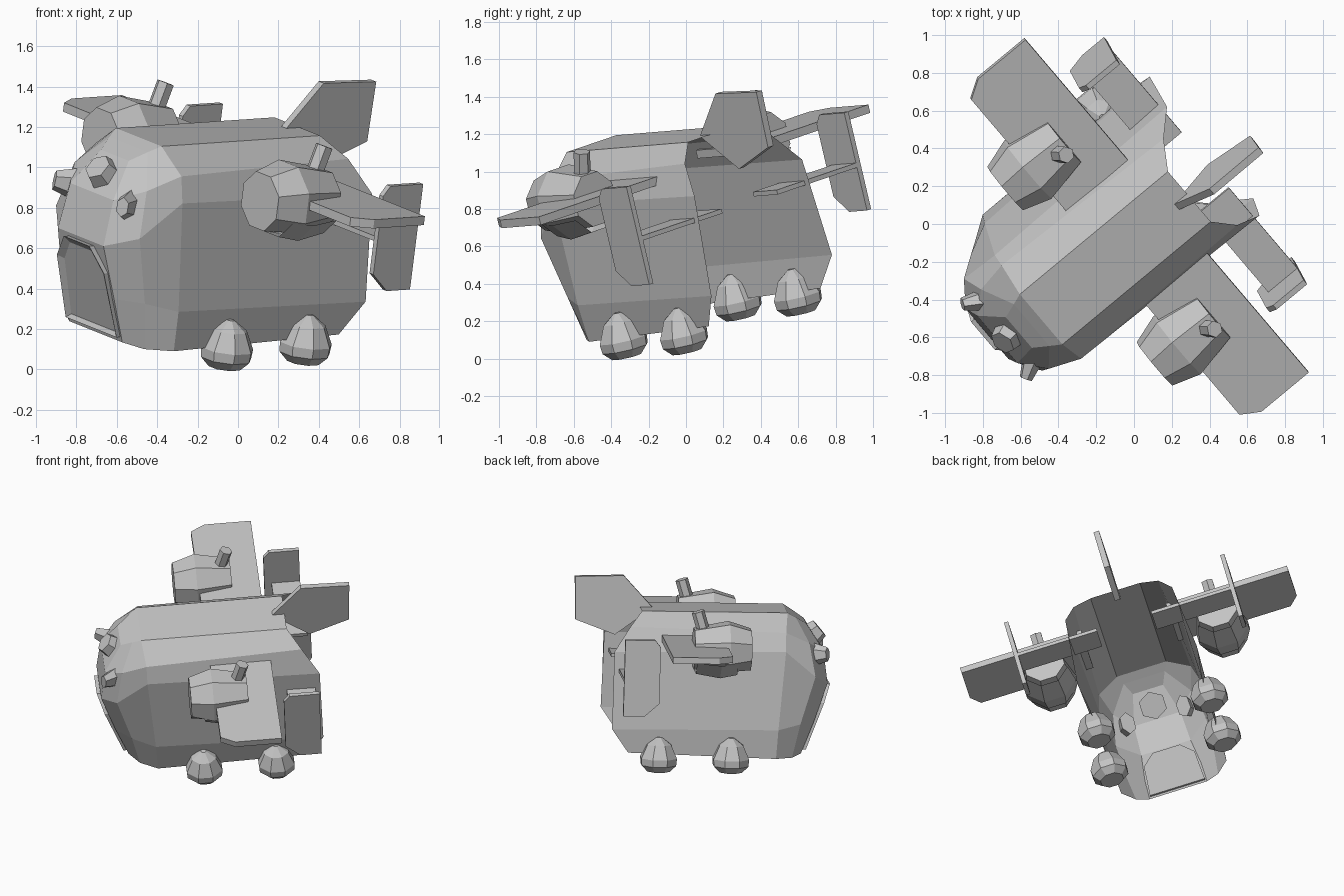
import bpy, bmesh, math
from mathutils import Matrix, Vector

cube = bpy.data.objects.get("Cube")
if cube:
    bpy.data.objects.remove(cube, do_unlink=True)

# One plain grey for the whole model
grey = bpy.data.materials.new("plain_grey")
grey.use_nodes = True
grey.diffuse_color = (0.55, 0.55, 0.55, 1)
grey.node_tree.nodes["Principled BSDF"].inputs["Base Color"].default_value = (0.55, 0.55, 0.55, 1)

# Banked attitude: columns are the craft's left, back and up directions
back = Vector((0.769, 0.637, 0.052)).normalized()
left = Vector((0.627, -0.737, -0.251))
left = (left - back * left.dot(back)).normalized()
up = left.cross(back)
FRAME = Matrix((left, back, up)).transposed().to_4x4()
FRAME.translation = left * -0.225


def finish(bm, name, recalc=True):
    if recalc:
        bmesh.ops.recalc_face_normals(bm, faces=bm.faces)
    bm.transform(FRAME)
    mesh = bpy.data.meshes.new(name)
    bm.to_mesh(mesh)
    bm.free()
    mesh.materials.append(grey)
    obj = bpy.data.objects.new(name, mesh)
    bpy.context.collection.objects.link(obj)
    return obj


def prism(name, outline, offset):
    """Solid from a flat outline, centred on the outline."""
    bm = bmesh.new()
    half = Vector(offset) / 2
    a = [bm.verts.new(Vector(p) - half) for p in outline]
    b = [bm.verts.new(Vector(p) + half) for p in outline]
    bm.faces.new(a)
    bm.faces.new(b)
    for k in range(len(a)):
        bm.faces.new((a[k - 1], a[k], b[k], b[k - 1]))
    return finish(bm, name)


def frustum(name, centre, axis, r1, r2, depth, sides, scale=(1, 1, 1)):
    bm = bmesh.new()
    bmesh.ops.create_cone(bm, cap_ends=True, segments=sides, radius1=r1, radius2=r2, depth=depth)
    turn = Vector(axis).to_track_quat('Z', 'Y').to_matrix().to_4x4()
    bm.transform(Matrix.Translation(centre) @ turn @ Matrix.Diagonal((*scale, 1)))
    return finish(bm, name)


def rings_loft(name, rings, closed):
    """Skin rings of points; closed rings are also capped at both ends."""
    bm = bmesh.new()
    rows = [[bm.verts.new(p) for p in ring] for ring in rings]
    for a, b in zip(rows, rows[1:]):
        for k in range(0 if closed else 1, len(a)):
            bm.faces.new((a[k], a[k - 1], b[k - 1], b[k]))
    if closed:
        bm.faces.new(rows[0])
        bm.faces.new(rows[-1])
    return finish(bm, name)


# Fuselage: open shell lofted from columns running rear to nose
columns = [
    [(.405, .47, .2), (.437, .59, .37), (.39, .585, .91), (.31, .47, 1.075), (.18, .38, 1.165)],
    [(.385, -.57, .165), (.395, -.58, .37), (.368, -.62, .92), (.335, -.62, 1.05), (.18, -.64, 1.165)],
    [(.3, -.69, .16), (.32, -.74, .4), (.33, -.835, .74), (.285, -.79, .97), (.15, -.7, 1.13)],
    [(.21, -.76, .175), (.205, -.845, .4), (.18, -.935, .67), (.17, -.9, .9), (.11, -.78, 1.08)],
]
columns += [[(-x, y, z) for x, y, z in col] for col in reversed(columns)]
bm = bmesh.new()
grid = [[bm.verts.new(p) for p in col] for col in columns]
for a, b in zip(grid, grid[1:]):
    for i in range(len(a) - 1):
        bm.faces.new((a[i], a[i + 1], b[i + 1], b[i]))
for i in range(len(grid) // 2 - 1):
    bm.faces.new((grid[i][-1], grid[i + 1][-1], grid[-i - 2][-1], grid[-i - 1][-1]))
finish(bm, "fuselage")

# Nose panel: arched plate with a recessed middle
bm = bmesh.new()
arch = [(.2, .2), (.185, .53), (.1, .65)]
arch += [(-x, z) for x, z in reversed(arch)]
plate = bm.faces.new([bm.verts.new((x, -.745 - .367 * (z - .175), z)) for x, z in arch])
ext = bmesh.ops.extrude_face_region(bm, geom=[plate])["geom"]
bmesh.ops.translate(bm, verts=[g for g in ext if isinstance(g, bmesh.types.BMVert)], vec=(0, -.04, 0))
front = [g for g in ext if isinstance(g, bmesh.types.BMFace)]
bmesh.ops.recalc_face_normals(bm, faces=bm.faces)
bmesh.ops.inset_region(bm, faces=front, thickness=.035)
bmesh.ops.translate(bm, verts=front[0].verts, vec=(0, .02, 0))
finish(bm, "nose_panel", recalc=False)

# Nose bump and fin
frustum("nose_bump", (0, -.835, .985), (0, -.75, .65), .1, .07, .13, 6)
prism("tail_fin", [(0, y, z) for y, z in
      [(.29, 1.16), (.5, 1.385), (.84, 1.375), (.83, 1.07), (.55, .966)]], (.04, 0, 0))

octagon = [math.radians(22.5 + 45 * k) for k in range(8)]
for side, label in ((1, "left"), (-1, "right")):
    # Eyes
    frustum(label + "_eye", (side * .235, -.865, .885), (side * .5, -.85, .1),
            .08, .045, .13, 6, (.75, 1.1, 1))

    # Wing
    prism(label + "_wing", [(side * x, y, 1.0) for x, y in
          [(.31, -.175), (1.131, -.175), (1.195, -.075), (1.195, .25), (.31, .25)]], (0, 0, .045))

    # Engine pod with a flattened belly, a chin scoop below it, and exhaust
    rings = [[(side * .63 + r * math.cos(a), y, .985 + max(r * math.sin(a), -.15)) for a in octagon]
             for y, r in ((-.345, .15), (-.19, .2), (.055, .15))]
    rings_loft(label + "_engine_pod", rings, True)
    scoop = [[(side * .63 + r * math.cos(a), y, .97 + r * math.sin(a)) for a in octagon[4:]]
             for y, r in ((-.25, .17), (-.13, .195), (.04, .165))]
    rings_loft(label + "_chin_scoop", scoop, False)
    frustum(label + "_exhaust", (side * .626, .01, 1.18), (0, .32, 1), .045, .045, .14, 6)

    # Tailplane and its upright end plate
    prism(label + "_tailplane", [(side * x, y, .78) for x, y in
          [(.2, .35), (.79, .35), (.79, .55), (.2, .55)]], (0, 0, .025))
    prism(label + "_end_plate", [(side * .79, y, z) for y, z in
          [(.3, .62), (.3, 1.02), (.34, 1.07), (.55, 1.07), (.55, .53), (.4, .53)]], (.03, 0, 0))

    # Wheels: domes with a tucked-in underside
    for y, place in ((-.25, "front"), (.256, "rear")):
        rings = [[(side * .413 + r * math.cos(a), y + r * math.sin(a), .19 + h) for a in octagon]
                 for h, r in ((.125, .02), (.075, .09), (-.02, .135), (-.07, .13), (-.115, .085))]
        rings_loft(label + "_" + place + "_wheel", rings, True)
